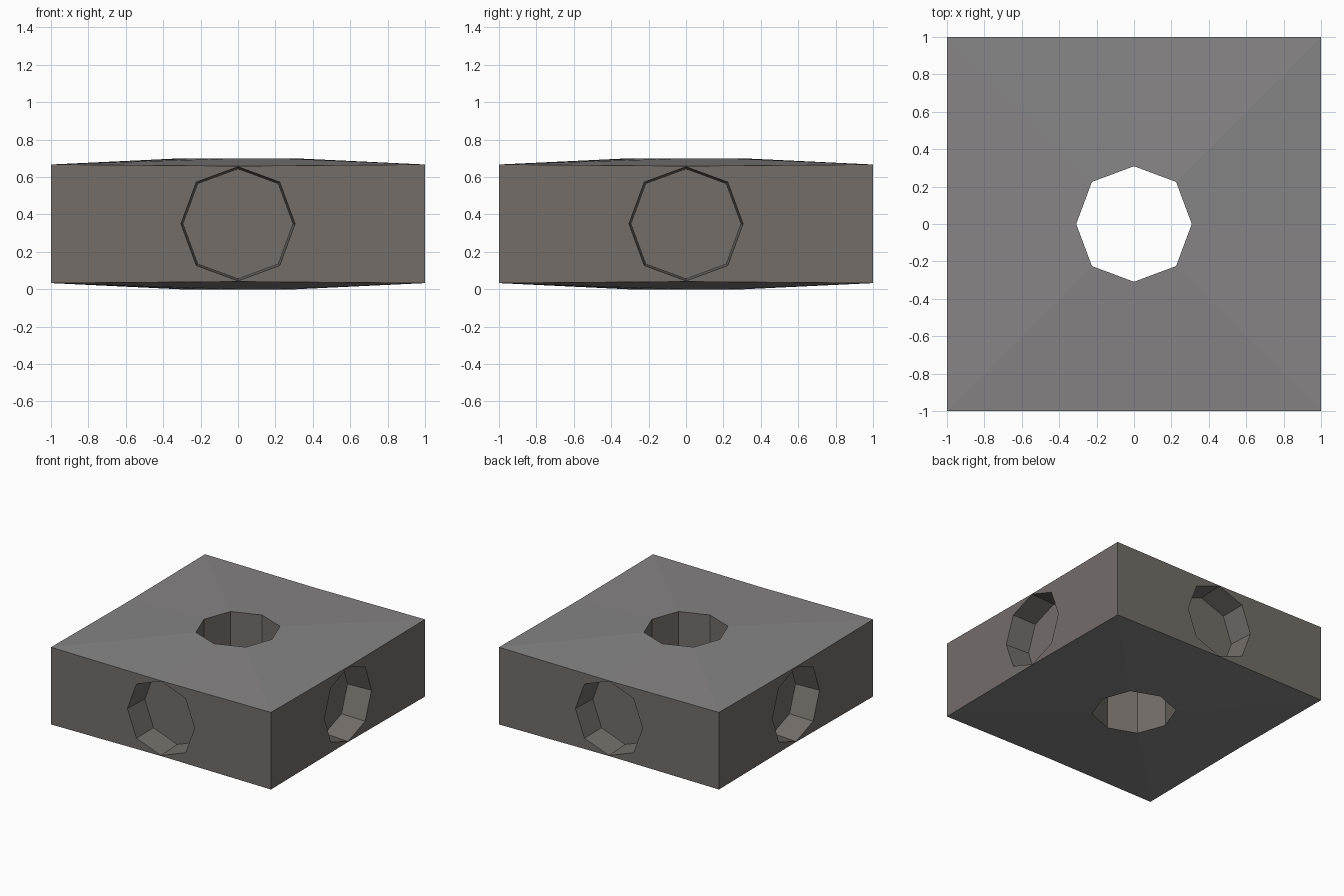
import bpy, bmesh, math
from mathutils import Matrix, Vector

if "Cube" in bpy.data.objects:
    bpy.data.objects.remove(bpy.data.objects["Cube"])

MID = 0.35        # height of the block's centre
DEPTH = 0.21      # depth of side recesses

bm = bmesh.new()

def octagon(r, place, diag):
    # diag is the coordinate of the four diagonal corners
    verts = []
    for k in range(8):
        size = diag * math.sqrt(2) if k % 2 else r
        a = k * math.pi / 4
        verts.append(bm.verts.new(place(size * math.cos(a), size * math.sin(a))))
    return verts

def bridge(a, b, material=0):
    for k in range(8):
        j = (k + 1) % 8
        bm.faces.new((a[k], a[j], b[j], b[k])).material_index = material

def square(place):
    pts = [(1, 0), (1, 1), (0, 1), (-1, 1), (-1, 0), (-1, -1), (0, -1), (1, -1)]
    return [bm.verts.new(place(*p)) for p in pts]

# Top and bottom: shallow slopes rising to an octagonal shaft
rims = []
for s in (1, -1):
    def edge(x, y, s=s):
        return (x, y, MID + s * (0.317 if x and y else 0.309))
    outer = square(edge)
    rim = octagon(0.309, lambda x, y: (x, y, MID + s * 0.35), 0.225)
    bridge(outer, rim, 1)
    rims.append(rim)
bridge(rims[0], rims[1])

# Four sides, each with a slightly tapered octagonal recess
for i in range(4):
    turn = Matrix.Rotation(i * math.pi / 2, 3, 'Z')
    def at(y):
        return lambda u, v: turn @ Vector((u, y, MID + v))
    wall = at(-1)
    outer = square(lambda u, v: wall(u, v * (0.317 if u else 0.309)))
    rim = octagon(0.305, wall, 0.223)
    floor = octagon(0.294, at(-1 + DEPTH), 0.215)
    bridge(outer, rim)
    bridge(rim, floor)
    bm.faces.new(floor)

bmesh.ops.remove_doubles(bm, verts=bm.verts, dist=0.0005)
bmesh.ops.recalc_face_normals(bm, faces=bm.faces)
mesh = bpy.data.meshes.new("drilled_block")
bm.to_mesh(mesh)
bm.free()

# Warm dark sides and neutral dark top and bottom
for name, color in (("warm_side", (0.172, 0.155, 0.141, 1)),
                    ("grey_top", (0.24, 0.232, 0.236, 1))):
    mat = bpy.data.materials.new(name)
    mat.diffuse_color = color
    mat.use_nodes = True
    mat.node_tree.nodes["Principled BSDF"].inputs["Base Color"].default_value = mat.diffuse_color
    mesh.materials.append(mat)

block = bpy.data.objects.new("drilled_block", mesh)
bpy.context.collection.objects.link(block)
